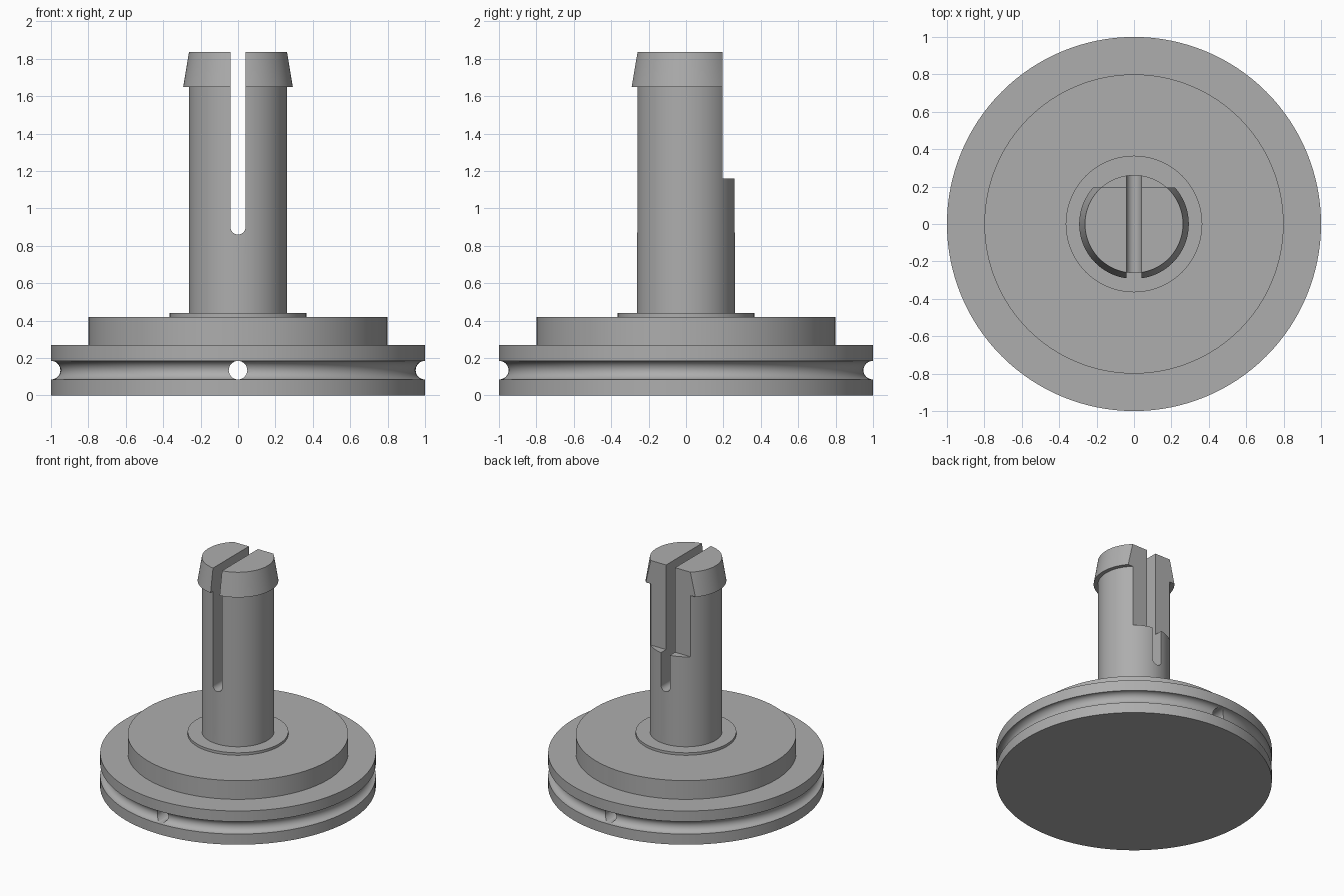
import bpy, bmesh, math
from mathutils import Matrix

old = bpy.data.objects.get("Cube")
if old:
    bpy.data.objects.remove(old, do_unlink=True)

grey = bpy.data.materials.new("plain grey")
grey.use_nodes = True
grey.diffuse_color = (0.42, 0.42, 0.42, 1)
grey.node_tree.nodes["Principled BSDF"].inputs["Base Color"].default_value = grey.diffuse_color


def add_object(name, bm):
    mesh = bpy.data.meshes.new(name)
    bmesh.ops.recalc_face_normals(bm, faces=bm.faces)
    bm.to_mesh(mesh)
    bm.free()
    mesh.materials.append(grey)
    obj = bpy.data.objects.new(name, mesh)
    bpy.context.collection.objects.link(obj)
    return obj


def lathe(name, profile, steps=128):
    """Solid of revolution from (radius, height) points, capped at both ends."""
    bm = bmesh.new()
    rings = [[bm.verts.new((r * math.cos(a), r * math.sin(a), z))
              for a in (math.tau * i / steps for i in range(steps))]
             for r, z in profile]
    for low, high in zip(rings, rings[1:]):
        for i in range(steps):
            j = (i + 1) % steps
            bm.faces.new((low[i], low[j], high[j], high[i]))
    bm.faces.new(rings[0][::-1])
    bm.faces.new(rings[-1])
    return add_object(name, bm)


def prism_along_y(name, outline, y0, y1):
    """Extrude an (x, z) outline from y0 to y1."""
    bm = bmesh.new()
    face = bm.faces.new([bm.verts.new((x, y0, z)) for x, z in outline])
    side = bmesh.ops.extrude_face_region(bm, geom=[face])
    verts = [v for v in side["geom"] if isinstance(v, bmesh.types.BMVert)]
    bmesh.ops.translate(bm, verts=verts, vec=(0, y1 - y0, 0))
    return add_object(name, bm)


def arc(x, z, r, start, end, count):
    angles = [math.radians(start + (end - start) * i / count) for i in range(count + 1)]
    return [(x + r * math.cos(a), z + r * math.sin(a)) for a in angles]


def cut(obj, cutter):
    mod = obj.modifiers.new("cut", 'BOOLEAN')
    mod.operation = 'DIFFERENCE'
    mod.solver = 'EXACT'
    mod.object = cutter
    bpy.context.view_layer.objects.active = obj
    bpy.ops.object.modifier_apply(modifier=mod.name)
    bpy.data.objects.remove(cutter, do_unlink=True)


# Grooved wheel with a raised step and a thin collar
groove = arc(1, 0.135, 0.05, 270, 90, 16)
wheel = lathe("grooved_base", [(1, 0)] + groove + [
    (1, 0.27), (0.8, 0.27), (0.8, 0.42), (0.365, 0.42), (0.365, 0.44)])

# Cross hole through the wheel
cut(wheel, prism_along_y("hole_cutter", arc(0, 0.135, 0.0495, 0, 360, 32)[:-1], -1.2, 1.2))

# Shaft with a flared, tapered snap head
shaft = lathe("snap_shaft", [
    (0.262, 0.43), (0.262, 1.65), (0.293, 1.65), (0.262, 1.837)])

# Flat on the back of the upper shaft
cut(shaft, prism_along_y("flat_cutter", [(-0.5, 1.16), (0.5, 1.16), (0.5, 2), (-0.5, 2)], 0.195, 0.6))

# Slot with a rounded bottom
cut(shaft, prism_along_y("slot_cutter", [(0.04, 2), (-0.04, 2)] + arc(0, 0.9, 0.04, 180, 360, 16), -0.5, 0.5))

# Smooth the round walls and keep the edges sharp
for obj in (wheel, shaft):
    bpy.ops.object.select_all(action='DESELECT')
    obj.select_set(True)
    bpy.context.view_layer.objects.active = obj
    bpy.ops.object.shade_smooth_by_angle(angle=math.radians(30))
